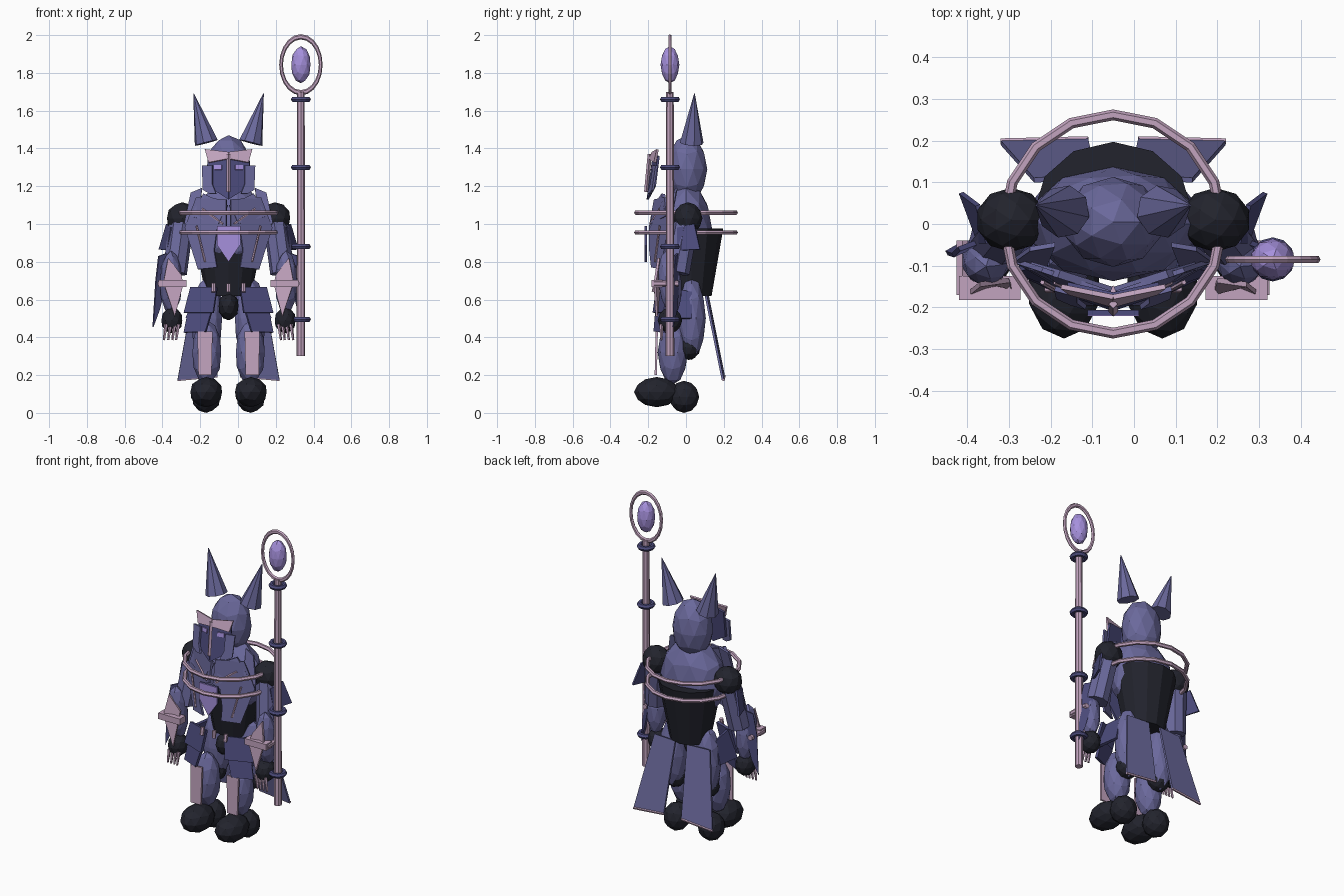
import bpy, math
from mathutils import Vector

CX = -0.05  # body mirror line


def mat(name, col):
    m = bpy.data.materials.new(name)
    m.diffuse_color = (*col, 1)
    return m


BLUE = mat("slate_blue", (0.145, 0.14, 0.33))
NAVY = mat("navy", (0.073, 0.072, 0.205))
BLACK = mat("charcoal", (0.016, 0.017, 0.026))
LILAC = mat("lilac", (0.54, 0.37, 0.52))
PURPLE = mat("violet", (0.38, 0.28, 0.72))


def finish(name, m):
    o = bpy.context.object
    o.name = name
    o.data.materials.append(m)
    return o


def ball(name, loc, rad, m, sub=2, rot=(0, 0, 0)):
    bpy.ops.mesh.primitive_ico_sphere_add(subdivisions=sub, radius=1, location=loc, rotation=rot)
    o = finish(name, m)
    o.scale = rad
    return o


def rod(name, a, b, r1, r2, m, sides=8):
    a, b = Vector(a), Vector(b)
    d = b - a
    bpy.ops.mesh.primitive_cone_add(vertices=sides, radius1=r1, radius2=r2, depth=d.length,
                                    location=(a + b) / 2)
    o = finish(name, m)
    o.rotation_euler = d.to_track_quat('Z', 'Y').to_euler()
    return o


def ring(name, loc, R, r, m, rot=(0, 0, 0), scale=(1, 1, 1), seg=16):
    bpy.ops.mesh.primitive_torus_add(major_radius=R, minor_radius=r, major_segments=seg,
                                     minor_segments=6, location=loc, rotation=rot)
    o = finish(name, m)
    o.scale = scale
    return o


def plate(name, pts, m, t=0.012):
    me = bpy.data.meshes.new(name)
    me.from_pydata(pts, [], [list(range(len(pts)))])
    o = bpy.data.objects.new(name, me)
    bpy.context.collection.objects.link(o)
    me.materials.append(m)
    s = o.modifiers.new("thickness", 'SOLIDIFY')
    s.thickness = t
    s.offset = 0
    return o


# head and torso
ball("hood", (CX, 0.005, 1.29), (0.122, 0.108, 0.18), BLUE)
o = rod("torso", (CX, 0.03, 0.62), (CX, 0.03, 0.975), 0.12, 0.19, BLACK, 12)
o.scale.y = 0.88
ball("upper_torso", (CX, 0.0, 0.98), (0.207, 0.137, 0.24), BLUE)
ball("groin", (CX, -0.03, 0.565), (0.055, 0.09, 0.075), BLACK)

# chest gem with dark backing, nose bar and body hoops
for name, y, m, t in (("gem_backing", -0.212, NAVY, 0.012), ("chest_gem", -0.219, PURPLE, 0.004)):
    plate(name, [(-0.112, y, 0.99), (0.012, y, 0.99), (0.012, y, 0.89),
                 (CX, y, 0.80), (-0.112, y, 0.89)], m, t)
rod("nose_bar", (CX, -0.192, 1.37), (CX, -0.211, 1.17), 0.011, 0.011, LILAC, 4)
for z in (1.06, 0.955):
    ring("body_hoop", (CX, 0, z), 0.262, 0.013, LILAC)

# staff
SX, SY = 0.333, -0.085
rod("staff_shaft", (SX, SY, 0.3), (SX, SY, 1.7), 0.023, 0.02, LILAC)
for z in (1.66, 1.3, 0.88, 0.495):
    ring("staff_collar", (SX, SY, z), 0.038, 0.015, NAVY, seg=12)
ring("staff_hoop", (SX, SY, 1.843), 0.105, 0.01, LILAC, (math.pi / 2, 0, 0), (1, 1.41, 1), 20)
ball("staff_orb", (SX, SY, 1.843), (0.053, 0.05, 0.098), PURPLE)

for s in (-1, 1):
    def P(d, y, z):
        return (CX + s * d, y, z)

    def Q(*pts):
        return [P(*p) for p in pts]

    # horns
    rod("horn", P(0.118, 0.03, 1.43), P(0.185, 0.045, 1.69), 0.064, 0.002, BLUE)

    # face mask
    plate("mask", Q((0, -0.17, 1.37), (0.11, -0.145, 1.36), (0.11, -0.165, 1.2),
                    (0, -0.203, 1.13)), NAVY)
    plate("cheek_guard", Q((0.14, -0.155, 1.31), (0.085, -0.17, 1.31), (0.085, -0.185, 1.21),
                           (0.065, -0.2, 1.16), (0.1, -0.19, 1.16), (0.135, -0.175, 1.18)), BLUE)
    plate("brow", Q((0, -0.175, 1.38), (0.125, -0.15, 1.395), (0.105, -0.165, 1.325),
                    (0, -0.195, 1.345)), LILAC)
    plate("eye", Q((0.035, -0.178, 1.312), (0.075, -0.168, 1.312), (0.075, -0.171, 1.287),
                   (0.035, -0.181, 1.287)), PURPLE, 0.009)

    # breastplate
    plate("breastplate", Q((0.01, -0.165, 1.13), (0.17, -0.11, 1.14), (0.23, -0.09, 0.98),
                           (0.16, -0.13, 0.76), (0.06, -0.18, 0.77), (0.075, -0.19, 0.86),
                           (0.06, -0.19, 0.97), (0.01, -0.19, 0.99)), BLUE)
    plate("upper_chest_plate", Q((0.005, -0.16, 1.1), (0.13, -0.12, 1.16), (0.2, -0.1, 1.04),
                                 (0.05, -0.18, 1.0)), BLUE, 0.02)
    rod("chest_seam", P(0.17, -0.14, 0.99), P(0.125, -0.165, 0.8), 0.006, 0.006, LILAC, 5)
    rod("collar_seam", P(0.14, -0.14, 1.08), P(0.03, -0.19, 1.0), 0.006, 0.006, LILAC, 5)

    # shoulders and arms
    ball("shoulder", P(0.245, 0.01, 1.03), (0.085, 0.077, 0.085), BLACK)
    plate("shoulder_plate", Q((0.14, -0.05, 1.19), (0.2, -0.06, 1.165), (0.235, -0.085, 1.0),
                              (0.16, -0.1, 1.0)), BLUE)
    plate("arm_flare", Q((0.30, -0.045, 0.98), (0.325, 0.045, 1.0), (0.365, 0.075, 0.865),
                         (0.32, -0.045, 0.86)), NAVY)
    rod("upper_arm", P(0.25, 0.0, 1.0), P(0.285, -0.045, 0.74), 0.065, 0.065, BLUE, 8)
    ball("forearm", P(0.305, -0.085, 0.69), (0.06, 0.062, 0.17), BLUE, rot=(0.1, 0, 0))
    plate("forearm_blade", Q((0.37, -0.06, 0.83), (0.29, -0.03, 0.86), (0.365, -0.05, 0.55),
                             (0.40, -0.07, 0.455), (0.385, -0.075, 0.7)), NAVY)
    plate("forearm_guard", Q((0.345, -0.165, 0.69), (0.32, -0.145, 0.82), (0.25, -0.135, 0.73),
                             (0.24, -0.165, 0.68), (0.285, -0.155, 0.51)), LILAC)
    plate("guard_bar", Q((0.37, -0.182, 0.685), (0.222, -0.182, 0.685),
                         (0.222, -0.125, 0.685), (0.37, -0.125, 0.685)), LILAC, 0.038)
    rod("guard_side_bar", P(0.362, -0.17, 0.685), P(0.362, -0.04, 0.685), 0.016, 0.016, LILAC, 6)
    ball("hand", P(0.30, -0.085, 0.49), (0.058, 0.065, 0.068), BLACK)
    for d in (0.265, 0.285, 0.307, 0.33):
        rod("claw", P(d, -0.13, 0.47), P(d + 0.012, -0.13, 0.385), 0.011, 0.006, LILAC, 5)

    # hip plates and belt studs
    plate("hip_plate", Q((0.06, -0.15, 0.665), (0.2, -0.1, 0.665), (0.235, -0.11, 0.53),
                         (0.08, -0.17, 0.53)), NAVY, 0.016)
    plate("lower_hip_plate", Q((0.085, -0.155, 0.55), (0.21, -0.1, 0.55), (0.235, -0.11, 0.425),
                               (0.12, -0.165, 0.43)), NAVY, 0.016)
    plate("side_hip_plate", Q((0.16, -0.1, 0.66), (0.17, 0.03, 0.64), (0.2, 0.03, 0.5),
                              (0.22, -0.11, 0.5)), NAVY, 0.016)
    rod("belt_stud", P(0.08, -0.16, 0.685), P(0.08, -0.17, 0.64), 0.012, 0.012, LILAC, 6)

    # legs and feet
    ball("thigh", P(0.115, 0.03, 0.5), (0.085, 0.075, 0.22), BLUE)
    ball("knee", P(0.115, 0.015, 0.345), (0.066, 0.06, 0.065), BLACK)
    ball("shin", P(0.115, -0.07, 0.32), (0.08, 0.08, 0.17), BLUE)
    plate("shin_strip", Q((0.165, -0.155, 0.43), (0.085, -0.155, 0.43),
                          (0.09, -0.16, 0.2), (0.16, -0.16, 0.2)), LILAC)
    ball("toe", P(0.118, -0.155, 0.11), (0.088, 0.12, 0.08), BLACK)
    ball("heel", P(0.118, -0.01, 0.085), (0.078, 0.08, 0.085), BLACK)

    # split cape with hem
    plate("cape_panel", Q((0.04, 0.115, 0.62), (0.19, 0.105, 0.62), (0.27, 0.195, 0.175),
                          (0.06, 0.2, 0.195)), BLUE)
    rod("cape_hem", P(0.27, 0.198, 0.175), P(0.06, 0.203, 0.195), 0.008, 0.008, LILAC, 5)
rod("belt_stud", (CX, -0.16, 0.685), (CX, -0.165, 0.64), 0.012, 0.012, LILAC, 6)
